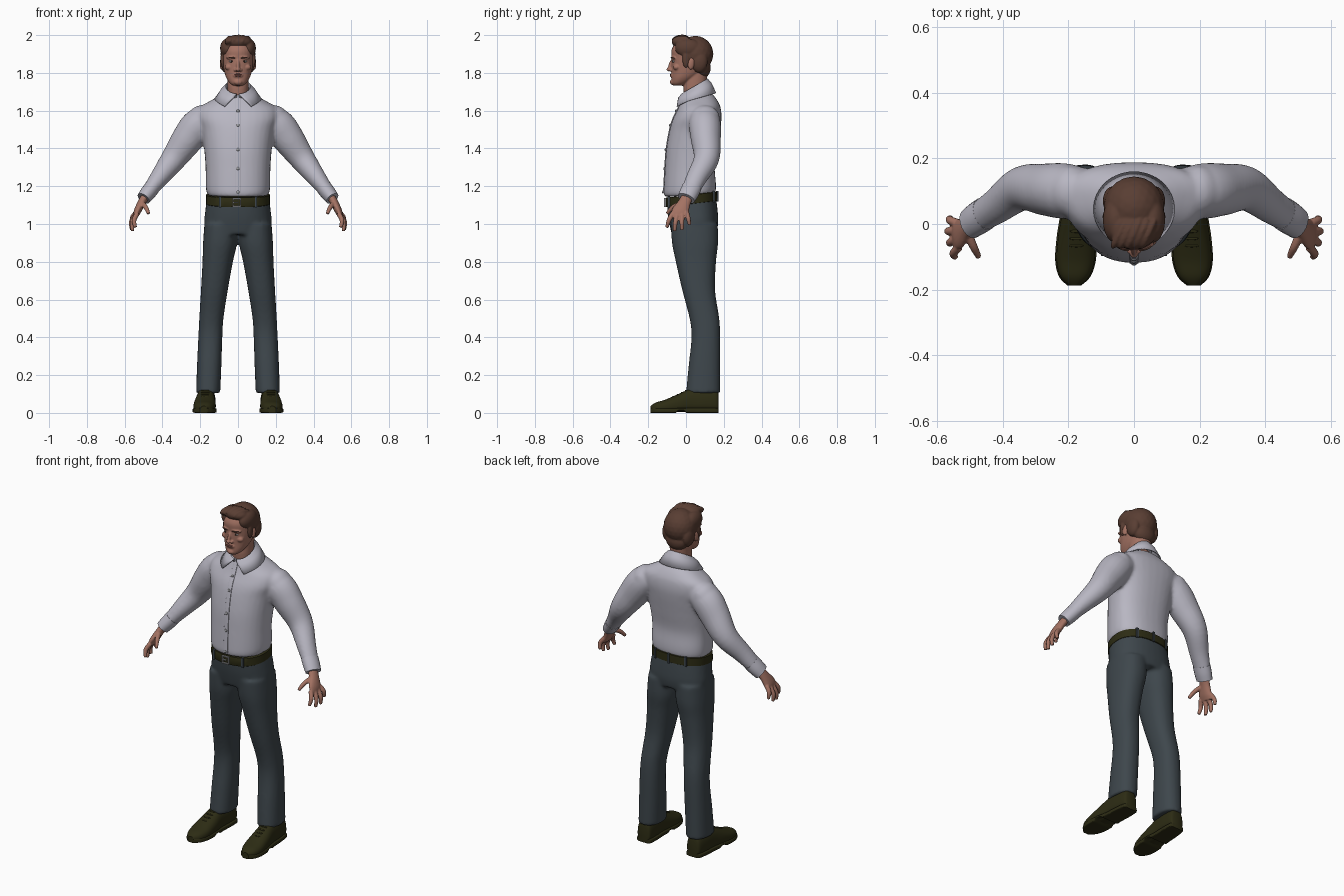
import bpy, bmesh, math
from mathutils import Vector, Matrix, Euler

if "Cube" in bpy.data.objects:
    bpy.data.objects.remove(bpy.data.objects["Cube"])


def material(name, r, g, b):
    m = bpy.data.materials.new(name)
    m.use_nodes = True
    m.diffuse_color = (r, g, b, 1)
    bsdf = m.node_tree.nodes["Principled BSDF"]
    bsdf.inputs["Base Color"].default_value = (r, g, b, 1)
    bsdf.inputs["Roughness"].default_value = 0.7
    return m


SKIN = material("skin", .37, .17, .125)
LIP = material("lip", .27, .10, .08)
HAIR = material("brown hair", .10, .048, .033)
SHIRT = material("pale grey cloth", .48, .47, .54)
TROUSER = material("slate cloth", .048, .062, .072)
LEATHER = material("dark olive leather", .026, .025, .007)
METAL = material("grey metal", .35, .35, .36)
WHITE = material("eye white", .55, .52, .5)
DARK = material("dark iris", .02, .015, .012)


def spline(rows, n=5):
    """Smoothly interpolated rows of numbers."""
    rows = [Vector(r) for r in rows]
    out = []
    for i in range(len(rows) - 1):
        a, b, c, d = (rows[min(max(i + k, 0), len(rows) - 1)] for k in (-1, 0, 1, 2))
        for j in range(n):
            t = j / n
            out.append(.5 * (2 * b + (c - a) * t + (2 * a - 5 * b + 4 * c - d) * t * t
                             + (3 * b - a - 3 * c + d) * t ** 3))
    return out + [rows[-1]]


def power(v, p):
    return math.copysign(abs(v) ** (2 / p), v)


def level(z, x0, x1, y0, y1, p=2.2, widest=.5, tilt=0, n=32):
    """Horizontal rounded ring between limits in x and y."""
    cx, rx, cy = (x0 + x1) / 2, (x1 - x0) / 2, y0 + (y1 - y0) * widest
    ring = []
    for k in range(n):
        c, s = math.cos(math.tau * k / n), math.sin(math.tau * k / n)
        y = cy + power(s, p) * (y1 - cy if s > 0 else cy - y0)
        ring.append(Vector((cx + rx * power(c, p), y, z + tilt * y)))
    return ring


def loft(bm, rings):
    loops = [[bm.verts.new(v) for v in ring] for ring in rings]
    for a, b in zip(loops, loops[1:]):
        for k in range(len(a)):
            j = (k + 1) % len(a)
            bm.faces.new((a[k], a[j], b[j], b[k]))
    bm.faces.new(loops[0][::-1])
    bm.faces.new(loops[-1])


def limb(bm, rows, side=1, n=20):
    """Tube through rows of x, y, z, thickness, front-to-back radius."""
    rows, rings = spline(rows), []
    for i, r in enumerate(rows):
        d = (rows[min(i + 1, len(rows) - 1)] - rows[max(i - 1, 0)])
        d = Vector(d[:3]).normalized()
        u = (Vector((0, 1, 0)) - d * d.y).normalized()
        v = d.cross(u)
        ring = [Vector(r[:3]) + v * r[3] * math.cos(math.tau * k / n)
                + u * r[4] * math.sin(math.tau * k / n) for k in range(n)]
        rings.append([Vector((q.x * side, q.y, q.z)) for q in ring])
    loft(bm, rings)


def blob(bm, pos, size, rot=(0, 0, 0)):
    m = Matrix.LocRotScale(Vector(pos), Euler(rot), Vector(size))
    bmesh.ops.create_icosphere(bm, subdivisions=3, radius=1, matrix=m)


def box(bm, pos, size):
    bmesh.ops.create_cube(bm, size=1, matrix=Matrix.LocRotScale(Vector(pos), None, Vector(size)))


def finish(name, bm, mat, voxel=0, relax=3, smooth=True):
    """Make the object; a voxel size fuses overlapping volumes into one skin."""
    bmesh.ops.recalc_face_normals(bm, faces=bm.faces)
    mesh = bpy.data.meshes.new(name)
    bm.to_mesh(mesh)
    bm.free()
    ob = bpy.data.objects.new(name, mesh)
    bpy.context.collection.objects.link(ob)
    if voxel:
        mod = ob.modifiers.new("fuse", "REMESH")
        mod.mode, mod.voxel_size = "VOXEL", voxel
        mod = ob.modifiers.new("relax", "SMOOTH")
        mod.factor, mod.iterations = .5, relax
        graph = bpy.context.evaluated_depsgraph_get()
        fused = bpy.data.meshes.new_from_object(ob.evaluated_get(graph))
        ob.modifiers.clear()
        ob.data = fused
    ob.data.materials.clear()
    ob.data.materials.append(mat)
    if smooth:
        ob.data.shade_smooth()
        if not voxel:
            ob.data.set_sharp_from_angle(angle=math.radians(40))
    return ob


# Shirt: torso and sleeves fused
torso = spline([(1.15, .16, -.112, .152), (1.17, .168, -.118, .158), (1.21, .171, -.117, .158),
                (1.3, .172, -.112, .152), (1.4, .18, -.105, .167), (1.5, .195, -.088, .183),
                (1.56, .215, -.07, .188), (1.61, .205, -.045, .182), (1.645, .15, -.03, .166),
                (1.67, .105, -.02, .148), (1.69, .07, -.01, .13)])
bm = bmesh.new()
loft(bm, [level(z, -w, w, f, b, 2.3, .6, .06) for z, w, f, b in torso])
for s in (1, -1):
    limb(bm, [(.15, .095, 1.56, .07, .075), (.21, .1, 1.525, .088, .085), (.267, .105, 1.45, .085, .08),
              (.341, .108, 1.345, .068, .068), (.418, .055, 1.243, .05, .055),
              (.495, .005, 1.14, .034, .046)], s)
    blob(bm, (.195 * s, .1, 1.557), (.07, .08, .072))
finish("shirt", bm, SHIRT, .01, 5)

# Cuffs
bm = bmesh.new()
for s in (1, -1):
    limb(bm, [(.455, .031, 1.193, .042, .052), (.478, .016, 1.163, .041, .051),
              (.5, .001, 1.135, .037, .048)], s)
finish("cuffs", bm, SHIRT)

# Button strip and buttons
bm = bmesh.new()
loft(bm, [level(z + .06 * f, -.014, .014, f - .003, f + .02, 6) for z, w, f, b in torso if 1.165 < z < 1.675])
finish("button_strip", bm, SHIRT)
bm = bmesh.new()
for height in (1.175, 1.3, 1.41, 1.53, 1.6):
    z, w, f, b = min(torso, key=lambda r: abs(r[0] - height))
    blob(bm, (0, f - .004, z + .06 * f), (.008, .004, .008))
finish("buttons", bm, METAL)

# Folded collar: two front points, higher at the back
bm = bmesh.new()
rows, steps = [], 40
for gap, rx, ry, z, rise, dip in ((.1, .058, .062, 1.69, .03, 0), (.08, .066, .071, 1.726, .04, 0),
                                  (.3, .088, .088, 1.706, .038, .004), (.62, .121, .112, 1.662, .03, .016)):
    row = []
    for k in range(steps + 1):
        t = 2 * k / steps - 1
        a = math.pi - (math.pi - gap) * t
        row.append(bm.verts.new((rx * math.sin(a), .045 - ry * math.cos(a),
                                 z - rise * math.cos(a) - dip * t ** 6)))
    rows.append(row)
for a, b in zip(rows, rows[1:]):
    for k in range(steps):
        bm.faces.new((a[k], a[k + 1], b[k + 1], b[k]))
collar = finish("collar", bm, SHIRT)
mod = collar.modifiers.new("thickness", "SOLIDIFY")
mod.thickness, mod.offset = .007, 0

# Trousers: hips and legs fused
bm = bmesh.new()
hips = spline([(.95, .165, -.075, .165), (1.0, .179, -.086, .171), (1.06, .174, -.096, .167),
               (1.13, .165, -.102, .158)])
loft(bm, [level(z, -w, w, f, b, 2.3, .55, .1) for z, w, f, b in hips])
leg = spline([(.105, .094, .222, 0, .181), (.25, .088, .217, .014, .181), (.4, .083, .21, .029, .181),
              (.5, .077, .205, .019, .176), (.65, .054, .196, -.02, .154), (.8, .027, .188, -.054, .159),
              (.9, .005, .185, -.074, .17), (1.0, .001, .178, -.08, .168)])
for s in (1, -1):
    loft(bm, [level(z, *sorted((s * i, s * o)), f, b, 2.3) for z, i, o, f, b in leg])
finish("trousers", bm, TROUSER, .01, 4)

# Belt, loops and buckle
bm = bmesh.new()
loft(bm, [level(z, -w, w, -.062 - w * .27, w * .97, 2.3, .55, .12)
          for z, w in ((1.102, .166), (1.104, .17), (1.15, .169), (1.152, .165))])
finish("belt", bm, LEATHER)
bm = bmesh.new()
for x, y in ((.095, -.091), (-.095, -.091), (.1, .147), (-.1, .147), (0, .166)):
    box(bm, (x, y, 1.127 + .12 * y), (.012, .012, .058))
finish("belt_loops", bm, TROUSER, smooth=False)
bm = bmesh.new()
for x in (-.026, .014):
    box(bm, (x, -.112, 1.114), (.006, .01, .046))
for z in (1.094, 1.134):
    box(bm, (-.006, -.112, z), (.046, .01, .006))
box(bm, (-.012, -.113, 1.114), (.026, .008, .005))
finish("buckle", bm, METAL, smooth=False)


# Shoes with soles and laces
def shoe_ring(y, w, low, high, s, p):
    c = s * (.17 - .05 * (y - .05))
    return [Vector((v.x, y, v.y)) for v in level(0, c - w, c + w, low, high, p, .35)]


shoe = spline([(.173, .03, .095), (.16, .043, .125), (.1, .049, .135), (.03, .05, .13), (-.04, .057, .1),
               (-.11, .058, .07), (-.16, .044, .055), (-.188, .016, .036)])
for s, side in ((1, "left"), (-1, "right")):
    bm = bmesh.new()
    loft(bm, [shoe_ring(y, w, .006, h, s, 2.5) for y, w, h in shoe])
    for k in range(4):
        y = .0 - .022 * k
        blob(bm, (s * (.17 - .05 * (y - .05)), y, .117 - .0105 * k), (.022, .005, .005))
    finish(side + "_shoe", bm, LEATHER)
    bm = bmesh.new()
    loft(bm, [shoe_ring(y, w + .004, .012 if -.0 < -y < .05 else 0, .026, s, 6) for y, w, h in shoe])
    finish(side + "_sole", bm, LEATHER)

# Hands: palm, four fingers and thumb fused
fingers = [((.533, -.07, 1.055), (.55, -.09, 1.02), (.544, -.101, .982)),
           ((.54, -.046, 1.05), (.56, -.056, 1.008), (.558, -.06, .963)),
           ((.543, -.02, 1.05), (.565, -.022, 1.01), (.563, -.021, .968)),
           ((.54, .003, 1.06), (.561, .012, 1.03), (.559, .019, .995)),
           ((.508, -.025, 1.11), (.488, -.07, 1.088), (.473, -.1, 1.055))]
for s, side in ((1, "left"), (-1, "right")):
    bm = bmesh.new()
    limb(bm, [(.485, .012, 1.155, .022, .03), (.512, -.01, 1.11, .021, .034), (.533, -.03, 1.066, .019, .046),
              (.544, -.036, 1.038, .012, .042)], s)
    for points in fingers:
        limb(bm, [(*q, r, r) for q, r in zip(points, (.0135, .0125, .009))], s, 12)
    finish(side + "_hand", bm, SKIN, .004, 2)

# Head: skull, neck and features fused
bm = bmesh.new()
skull = spline([(1.732, .024, -.066, -.02), (1.745, .043, -.076, .01), (1.77, .06, -.077, .05),
                (1.8, .071, -.076, .09), (1.84, .079, -.077, .118), (1.88, .083, -.077, .128),
                (1.92, .083, -.077, .128), (1.955, .068, -.058, .105), (1.975, .04, -.03, .08)])
loft(bm, [level(z, -w, w, f, b, 2.2) for z, w, f, b in skull])
loft(bm, [level(*r) for r in ((1.62, -.056, .056, -.005, .11), (1.72, -.055, .055, -.014, .106),
                              (1.8, -.058, .058, -.01, .115))])
blob(bm, (0, -.081, 1.84), (.0095, .012, .036), (-.3, 0, 0))
blob(bm, (0, -.09, 1.818), (.013, .014, .01))
blob(bm, (0, -.072, 1.751), (.022, .013, .015))
blob(bm, (0, -.075, 1.787), (.026, .009, .014))
for s in (1, -1):
    blob(bm, (.014 * s, -.08, 1.815), (.009, .011, .008))
    blob(bm, (.034 * s, -.066, 1.881), (.03, .012, .008), (0, .1 * s, .25 * s))
    blob(bm, (.048 * s, -.05, 1.83), (.022, .018, .016))
    blob(bm, (.086 * s, .028, 1.848), (.009, .018, .032), (-.2, 0, .25 * s))
finish("head", bm, SKIN, .004, 3)

# Lips, eyes and brows
bm = bmesh.new()
for z in (1.785, 1.792):
    blob(bm, (0, -.08, z), (.021, .006, .004))
finish("lips", bm, LIP)
for name, mat, y, size in (("eyes", WHITE, -.061, (.0135, .012, .007)), ("irises", DARK, -.0695, (.0055, .005, .0055)),
                           ("eyebrows", HAIR, -.073, (.021, .007, .004))):
    bm = bmesh.new()
    for s in (1, -1):
        brow = name == "eyebrows"
        blob(bm, (.034 * s, y, 1.881 if brow else 1.861), size, (0, -.1 * s, .3 * s) if brow else (0, 0, 0))
    finish(name, bm, mat)

# Hair: crown, nape, temples, sideburns and swept quiff fused
bm = bmesh.new()
blob(bm, (0, .05, 1.9), (.093, .095, .096))
blob(bm, (0, .085, 1.825), (.068, .046, .055))
blob(bm, (0, -.022, 1.964), (.072, .054, .035))
for s in (1, -1):
    blob(bm, (.056 * s, .012, 1.93), (.039, .07, .052))
    blob(bm, (.081 * s, .0, 1.87), (.012, .02, .045))
    blob(bm, (.065 * s, .07, 1.86), (.03, .045, .06))
for k in range(5):
    blob(bm, (-.045 + .022 * k, -.03, 1.972 + .003 * (2 - abs(k - 2))), (.014, .052, .025), (.15, 0, -.45))
finish("hair", bm, HAIR, .005, 3)
